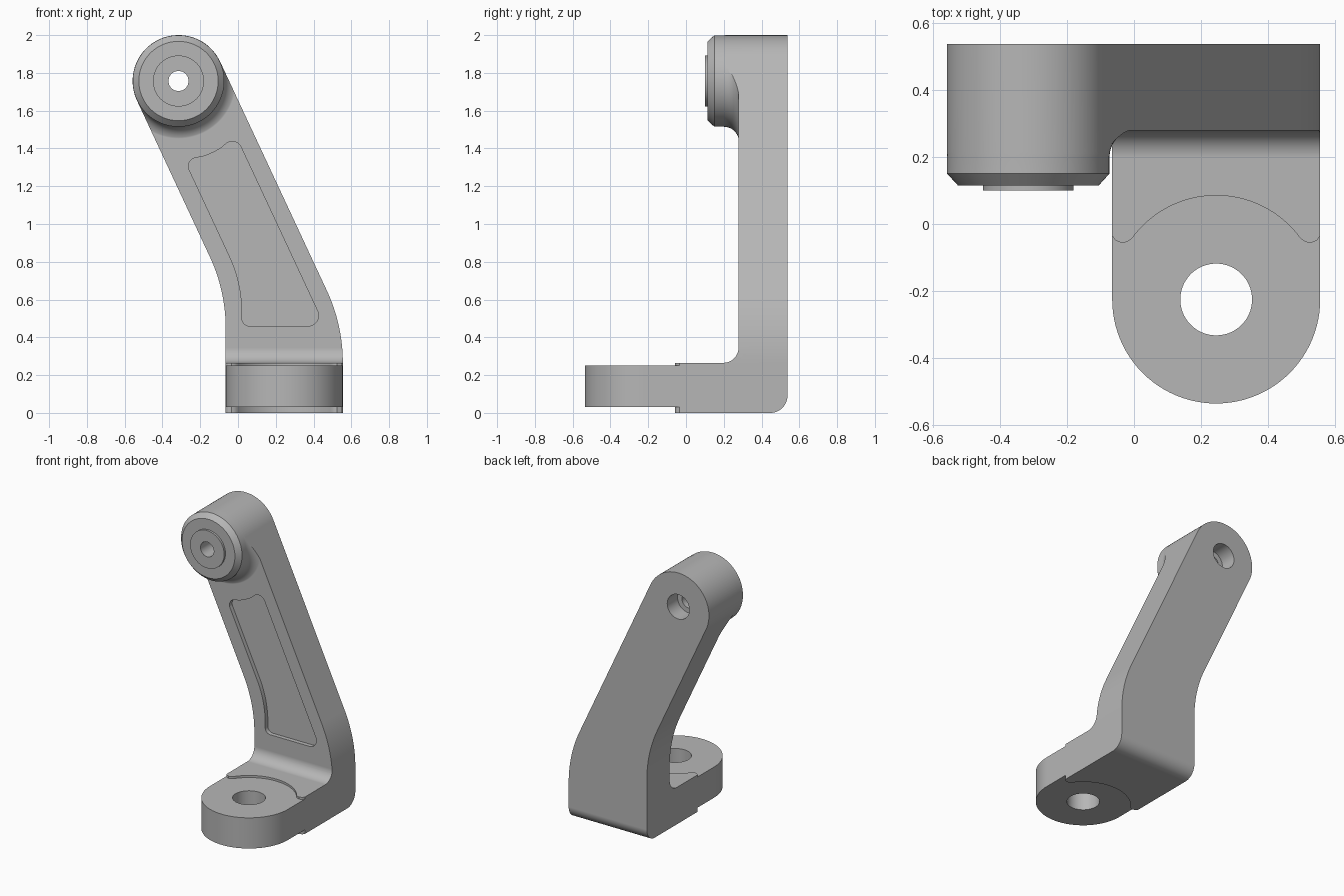
import bpy, bmesh
from math import sin, cos, tan, radians, pi
from mathutils import Vector

cube = bpy.data.objects.get("Cube")
if cube:
    bpy.data.objects.remove(cube, do_unlink=True)

metal = bpy.data.materials.new("plain_grey")
metal.use_nodes = True
grey = (0.47, 0.47, 0.47, 1)
metal.diffuse_color = grey
metal.node_tree.nodes["Principled BSDF"].inputs["Base Color"].default_value = grey


def arc(cx, cy, r, start, end, n):
    """Points along a circle arc, angles in degrees."""
    angles = [radians(start + (end - start) * i / n) for i in range(n + 1)]
    return [(cx + r * cos(a), cy + r * sin(a)) for a in angles]


def rounded(corners, n=12):
    """Outline whose corners (x, y, radius) are rounded."""
    out = []
    for i, c in enumerate(corners):
        p = Vector(c[:2])
        if len(c) < 3:
            out.append(tuple(p))
            continue
        a = (Vector(corners[i - 1][:2]) - p).normalized()
        b = (Vector(corners[(i + 1) % len(corners)][:2]) - p).normalized()
        half = a.angle(b) / 2
        centre = p + (a + b).normalized() * c[2] / sin(half)
        u = p + a * c[2] / tan(half) - centre
        v = p + b * c[2] / tan(half) - centre
        sweep = u.angle(v)
        for k in range(n + 1):
            t = k / n
            q = centre + (u * sin((1 - t) * sweep) + v * sin(t * sweep)) / sin(sweep)
            out.append(tuple(q))
    return out


def make(name, bm):
    bmesh.ops.recalc_face_normals(bm, faces=bm.faces)
    mesh = bpy.data.meshes.new(name)
    bm.to_mesh(mesh)
    bm.free()
    mesh.materials.append(metal)
    ob = bpy.data.objects.new(name, mesh)
    bpy.context.collection.objects.link(ob)
    return ob


def prism(name, outline, axis, lo, hi):
    """Extrude an outline along an axis; the outline uses the other two axes in order."""
    place = {"x": lambda p, d: (d, p[0], p[1]),
             "y": lambda p, d: (p[0], d, p[1]),
             "z": lambda p, d: (p[0], p[1], d)}[axis]
    bm = bmesh.new()
    face = bm.faces.new([bm.verts.new(place(p, lo)) for p in outline])
    new = bmesh.ops.extrude_face_region(bm, geom=[face])["geom"]
    shift = Vector(place((0, 0), hi - lo))
    bmesh.ops.translate(bm, vec=shift, verts=[g for g in new if isinstance(g, bmesh.types.BMVert)])
    return make(name, bm)


def lathe(name, profile, cx, cz, n=96):
    """Solid turned about a line parallel to y; profile is (radius, y)."""
    bm = bmesh.new()
    rings = [[bm.verts.new((cx + r * cos(2 * pi * k / n), y, cz + r * sin(2 * pi * k / n)))
              for k in range(n)] for r, y in profile]
    for a, b in zip(rings, rings[1:]):
        for k in range(n):
            j = (k + 1) % n
            bm.faces.new((a[k], a[j], b[j], b[k]))
    bm.faces.new(rings[0])
    bm.faces.new(rings[-1])
    return make(name, bm)


def combine(target, tool, operation):
    mod = target.modifiers.new(operation, "BOOLEAN")
    mod.operation, mod.solver, mod.object = operation, "EXACT", tool
    bpy.context.view_layer.objects.active = target
    bpy.ops.object.modifier_apply(modifier=mod.name)
    bpy.data.objects.remove(tool, do_unlink=True)


HX, HZ, HR = -0.315, 1.757, 0.243      # head
FX, FY, FR = 0.245, -0.225, 0.31       # foot
LEAN = 25

# L-shaped side section
arm = prism("bracket_arm", rounded([
    (-0.7, 0), (0.537, 0, 0.09), (0.537, 2.2), (0.278, 2.2),
    (0.278, 0.265, 0.08), (-0.7, 0.265)]), "x", -1, 1)

# Turned boss with chamfer, raised rim and flared root
flare = arc(HR + 0.079, 0.2, 0.08, 180, 90, 10)
boss = lathe("boss", [(0.135, 0.1), (0.135, 0.115), (0.21, 0.115), (HR - 0.001, 0.15)]
             + flare + [(HR + 0.079, 0.4)], HX, HZ)
combine(arm, boss, "UNION")

# Trim to the leaning front outline
outline = rounded([(FX - FR, -0.2), (FX + FR, -0.2), (FX + FR, 0.466, 0.9)]
                  + arc(HX, HZ, HR, LEAN, LEAN + 180, 48)
                  + [(FX - FR, 0.646, 0.9)], 16)
combine(arm, prism("outline", outline, "y", -2, 2), "INTERSECT")

# Round the foot
nose = [(-1, FY)] + arc(FX, FY, FR, 180, 360, 48) + [(1, FY), (1, -1), (-1, -1)]
combine(arm, prism("nose_cutter", nose, "z", -1, 1), "DIFFERENCE")

# Shallow curved steps above and below the foot
tip = [(0.31, -0.035), (0.3, -0.049), (0.28, -0.057), (0.265, -0.053)]
step = ([(-1, -1), (1, -1), (1, -0.035)] + [(FX + x, y) for x, y in tip]
        + arc(FX, FY, FR, 36, 144, 40)
        + [(FX - x, y) for x, y in reversed(tip)] + [(-1, -0.035)])
for lo, hi in ((0.25, 0.6), (-0.3, 0.03)):
    # the upper cutter stays below the arm's pocket, ahead of the plate
    combine(arm, prism("step_cutter", step, "z", lo, hi), "DIFFERENCE")

# Foot hole, and head hole with counterbore
combine(arm, prism("foot_hole", arc(FX, FY, 0.107, 0, 354, 59), "z", -1, 1), "DIFFERENCE")
bore = [(0.053, -0.2), (0.053, 0.42), (0.088, 0.42), (0.088, 1)]
combine(arm, lathe("head_hole", bore, HX, HZ, 48), "DIFFERENCE")

# Recessed pocket on the front of the arm
pocket = rounded([(0.02, 0.46, 0.04), (0.458, 0.46, 0.055), (-0.012, 1.467, 0.05)]
                 + arc(HX, HZ, 0.42, -58, -72, 4)
                 + [(-0.283, 1.34, 0.045), (0.025, 0.68, 0.7)])
combine(arm, prism("pocket_cutter", pocket, "y", 0.0, 0.308), "DIFFERENCE")

# Smooth the curves, keep the edges crisp
bpy.ops.object.select_all(action="DESELECT")
arm.select_set(True)
bpy.context.view_layer.objects.active = arm
bpy.ops.object.shade_smooth_by_angle(angle=radians(30))
normals = arm.modifiers.new("even_normals", "WEIGHTED_NORMAL")
normals.keep_sharp = True
